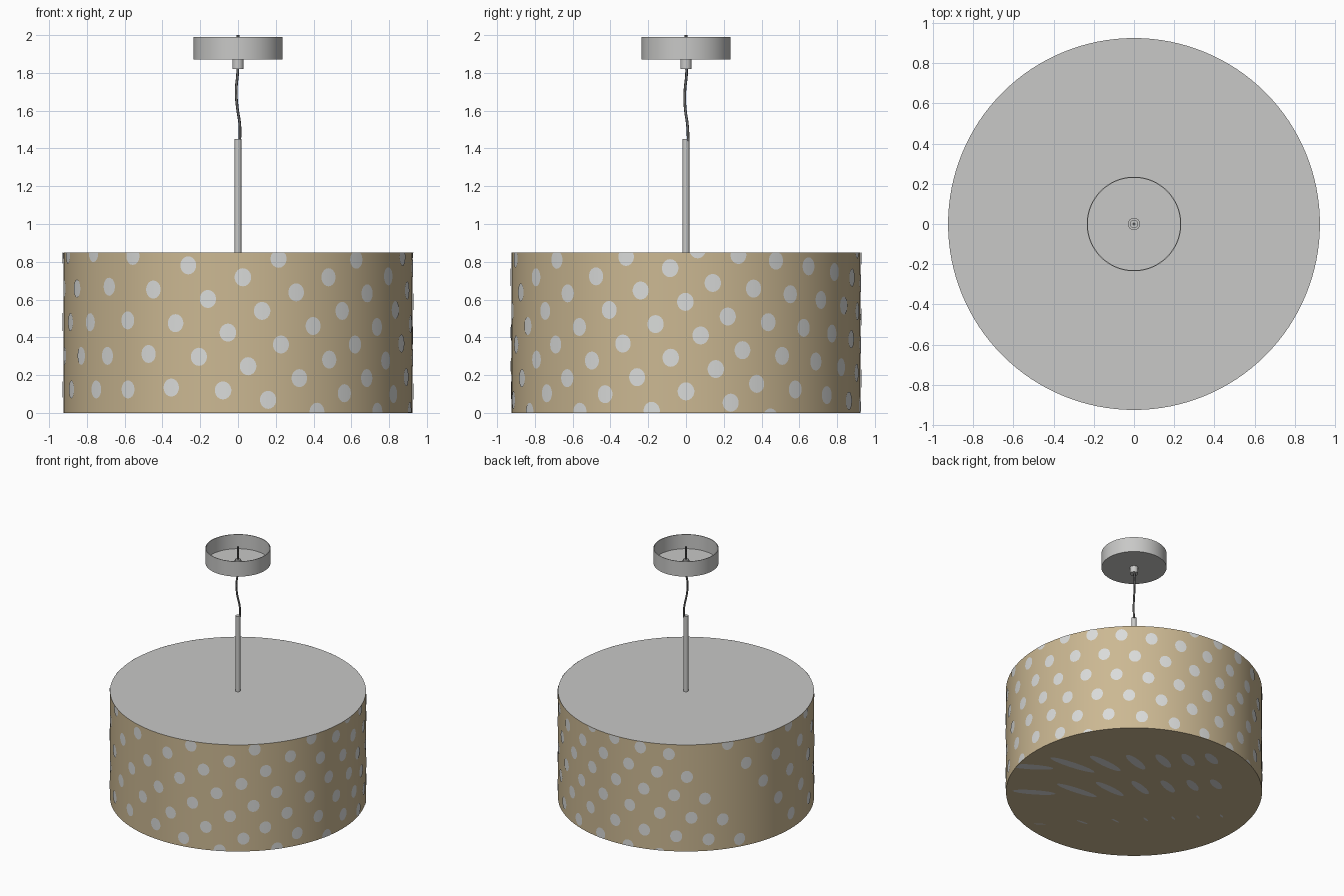
import bpy, bmesh, math
from mathutils import Vector

if "Cube" in bpy.data.objects:
    bpy.data.objects.remove(bpy.data.objects["Cube"])

R, H = 0.925, 0.85          # shade radius and height


def mat(name, rgb):
    m = bpy.data.materials.new(name)
    m.diffuse_color = (*rgb, 1)
    m.use_nodes = True
    m.node_tree.nodes["Principled BSDF"].inputs["Base Color"].default_value = m.diffuse_color
    return m


TAN = mat("tan_fabric", (0.60, 0.48, 0.29))
DOT = mat("pale_dots", (0.70, 0.71, 0.70))
GREY = mat("light_grey_metal", (0.58, 0.58, 0.57))
DARK = mat("dark_cord", (0.13, 0.13, 0.13))


def finish(name, bm, mats, smooth=True):
    me = bpy.data.meshes.new(name)
    bm.to_mesh(me)
    bm.free()
    ob = bpy.data.objects.new(name, me)
    bpy.context.collection.objects.link(ob)
    for m in mats:
        me.materials.append(m)
    if smooth:
        bpy.ops.object.select_all(action='DESELECT')
        bpy.context.view_layer.objects.active = ob
        ob.select_set(True)
        bpy.ops.object.shade_smooth_by_angle(angle=math.radians(35))
    return ob


def lathe(name, profile, mats, seg=64):
    """Spin an (r, z) profile around z; r = 0 ends close to a point."""
    bm = bmesh.new()
    vs = [bm.verts.new((r, 0, z)) for r, z in profile]
    es = [bm.edges.new(p) for p in zip(vs, vs[1:])]
    bmesh.ops.spin(bm, geom=vs + es, cent=(0, 0, 0), axis=(0, 0, 1),
                   angle=math.tau, steps=seg, use_duplicate=False)
    bmesh.ops.remove_doubles(bm, verts=bm.verts, dist=1e-5)
    bmesh.ops.recalc_face_normals(bm, faces=bm.faces)
    return finish(name, bm, mats)


# Drum shade: fabric wall and underside, grey top
shade = lathe("drum_shade", [(0, 0), (R, 0), (R, H), (0, H)], [TAN, GREY], 128)
for p in shade.data.polygons:
    p.material_index = 1 if p.normal.z > 0.5 else 0

# Rod, ceiling cup (open upward), cord grip
lathe("rod", [(0, H), (0.018, H), (0.018, 1.45), (0, 1.45)], [GREY], 24)
lathe("ceiling_cup", [(0, 1.87), (0.235, 1.87), (0.235, 1.99), (0.230, 1.99),
                      (0.230, 1.876), (0, 1.876)], [GREY], 96)
lathe("cord_grip", [(0, 1.82), (0.03, 1.82), (0.03, 1.885), (0.02, 1.885),
                    (0.02, 1.90), (0, 1.90)], [GREY], 24)

# Slightly wavy hanging cord
cu = bpy.data.curves.new("cord", 'CURVE')
cu.dimensions = '3D'
cu.bevel_depth = 0.007
cu.bevel_resolution = 2
cu.use_fill_caps = True
cu.materials.append(DARK)
path = [(0.010, 0.012, 1.44), (0.010, 0.008, 1.52), (-0.004, -0.005, 1.62),
        (-0.010, -0.006, 1.70), (-0.002, 0.003, 1.80), (0, 0, 1.88), (0, 0, 2.0)]
sp = cu.splines.new('BEZIER')
sp.bezier_points.add(len(path) - 1)
for b, co in zip(sp.bezier_points, path):
    b.co = co
    b.handle_left_type = b.handle_right_type = 'AUTO'
bpy.context.collection.objects.link(bpy.data.objects.new("cord", cu))

# Polka dots in slanted chains: (angle from front, height, angle step per dot)
chains = [(-108, .48, 9), (-91, .48, 9.5), (-73, .48, 9.5), (-57.5, .48, 9.3),
          (-39, .49, 8.3), (-20.9, .475, 8), (-3.3, .425, 6.6), (7.9, .54, 6.3),
          (25.4, .46, 6), (36.5, .54, 5.4), (52.5, .455, 5), (64, .545, 4.9),
          (80, .47, 5), (94.8, .41, 5), (103.8, .51, 5), (118, .48, 5.3)]
chains += [(118 + 14.2 * k, .48 - .03 * k, 5.3 + .35 * k) for k in range(1, 9)]
DZ, RW, RH = 0.178, 0.044, 0.048
bm = bmesh.new()
for phi, z0, step in chains:
    for k in range(-4, 5):
        zc = z0 - k * DZ
        if not -0.035 < zc < H + 0.035:
            continue
        a0 = math.radians(phi + k * step)

        def wall(u, v):
            a = a0 + u / R
            return ((R + .003) * math.sin(a), -(R + .003) * math.cos(a),
                    min(max(zc + v, 0.001), H - 0.001))
        # Columns of quads so each dot follows the curve
        n = 8
        cols = []
        for i in range(n + 1):
            t = math.pi * (0.04 + 0.92 * i / n)
            u, v = -RW * math.cos(t), RH * math.sin(t)
            cols.append((bm.verts.new(wall(u, -v)), bm.verts.new(wall(u, v))))
        for (b0, t0), (b1, t1) in zip(cols, cols[1:]):
            bm.faces.new((b0, b1, t1, t0))
bmesh.ops.dissolve_degenerate(bm, dist=1e-6, edges=bm.edges)
finish("shade_dots", bm, [DOT])

# Stretched dots on the underside, in three rows fading to slivers
right = Vector((-1, 1, 0)).normalized()
near = Vector((1, 1, 0)).normalized()
cols = [(-.72, .17, .04), (-.41, .15, .12), (-.17, .10, .12), (.05, .055, .11),
        (.25, .04, .10), (.43, .03, .09), (.60, .03, .08)]
bm = bmesh.new()
for row_v, size in ((.43, 1), (.06, .9), (-.40, .25)):
    for u, du, dv in cols:
        c = right * u + near * row_v
        long = (right * du - near * dv) * size
        side = Vector((-long.y, long.x, 0)).normalized() * (0.035 * size)
        ring = []
        for i in range(16):
            t = math.tau * i / 16
            p = c + long * math.cos(t) + side * math.sin(t)
            if p.length > R - .003:
                p *= (R - .003) / p.length
            ring.append(bm.verts.new((p.x, p.y, -0.002)))
        f = bm.faces.new(ring)
        f.normal_update()
        if f.normal.z > 0:
            f.normal_flip()
finish("underside_streaks", bm, [DOT], False)
